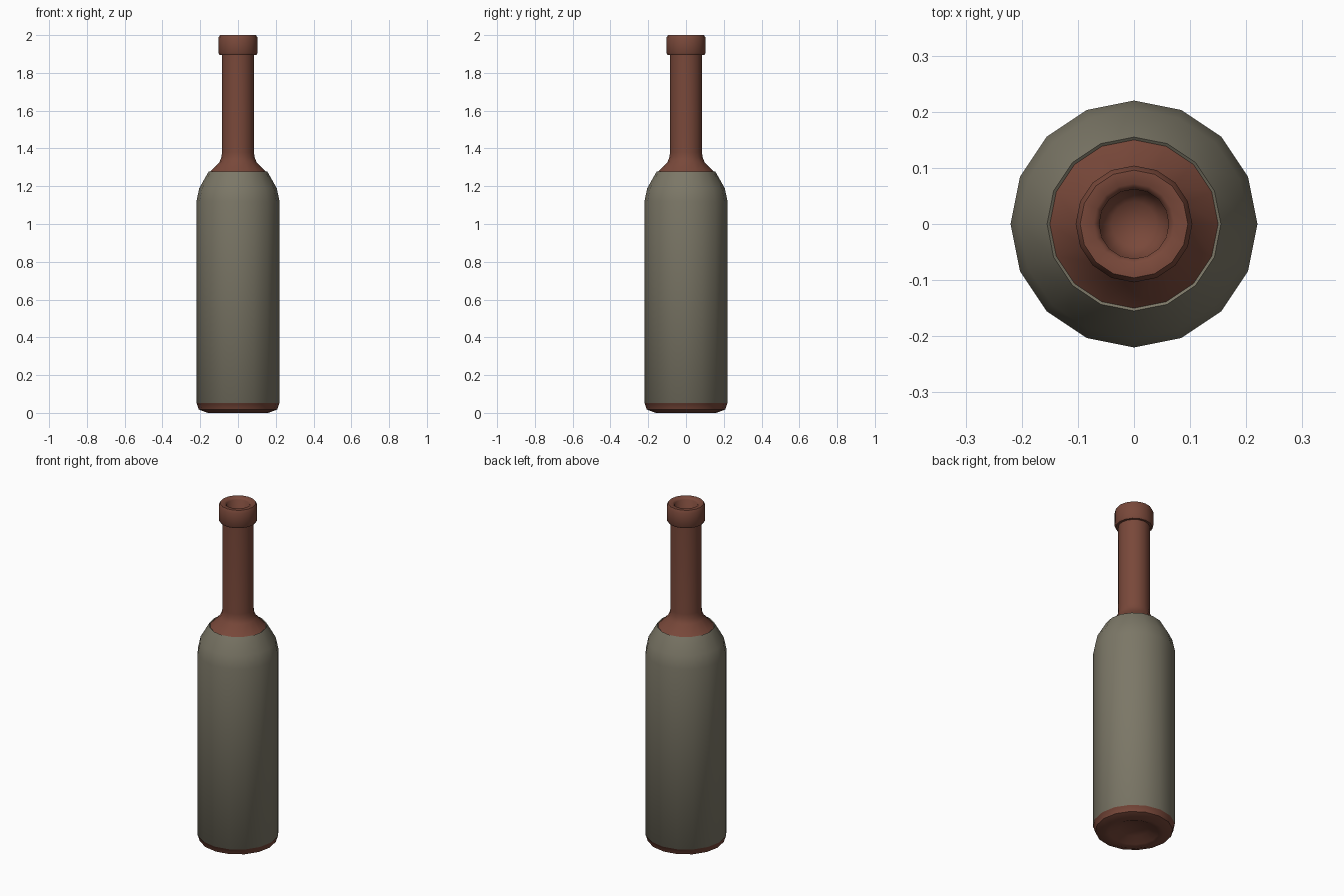
import bpy, math

if "Cube" in bpy.data.objects:
    bpy.data.objects.remove(bpy.data.objects["Cube"])

SIDES = 16
GLASS, LABEL = 0, 1

# Profile from punt centre, up the outside, into the mouth: (radius, z, material of the band above)
profile = [
    (0, 0.04, GLASS), (0.08, 0.032, GLASS), (0.13, 0.008, GLASS), (0.16, 0.0, GLASS),
    (0.208, 0.018, GLASS), (0.218, 0.05, GLASS),
    (0.22, 0.052, LABEL), (0.22, 1.12, LABEL), (0.205, 1.19, LABEL), (0.155, 1.278, LABEL),
    (0.15, 1.274, GLASS), (0.098, 1.328, GLASS), (0.087, 1.355, GLASS), (0.085, 1.38, GLASS),
    (0.085, 1.895, GLASS), (0.098, 1.895, GLASS), (0.104, 1.905, GLASS),
    (0.104, 1.985, GLASS), (0.096, 2.0, GLASS), (0.072, 2.0, GLASS), (0.062, 1.99, GLASS),
    (0.06, 1.92, GLASS), (0.04, 1.90, GLASS), (0, 1.89, GLASS),
]


def material(name, colour):
    mat = bpy.data.materials.new(name)
    mat.diffuse_color = (*colour, 1)
    mat.use_nodes = True
    mat.node_tree.nodes["Principled BSDF"].inputs["Base Color"].default_value = mat.diffuse_color
    return mat


def lathe(name, profile, materials):
    verts, rings, faces, slots = [], [], [], []
    for r, z, _ in profile:
        start = len(verts)
        if r == 0:
            verts.append((0, 0, z))
            rings.append([start] * SIDES)
        else:
            for i in range(SIDES):
                a = 2 * math.pi * i / SIDES
                verts.append((r * math.cos(a), r * math.sin(a), z))
            rings.append(list(range(start, start + SIDES)))
    for k in range(len(rings) - 1):
        low, high = rings[k], rings[k + 1]
        for i in range(SIDES):
            j = (i + 1) % SIDES
            quad = (low[i], low[j], high[j], high[i])
            faces.append(tuple(dict.fromkeys(quad)))
            slots.append(profile[k][2])
    mesh = bpy.data.meshes.new(name)
    mesh.from_pydata(verts, [], faces)
    for m in materials:
        mesh.materials.append(m)
    mesh.polygons.foreach_set("material_index", slots)
    mesh.update()
    obj = bpy.data.objects.new(name, mesh)
    bpy.context.collection.objects.link(obj)
    return obj


# Bottle with label wrap
bottle = lathe("bottle", profile, [
    material("brown_glass", (0.19, 0.065, 0.042)),
    material("label_wrap", (0.20, 0.185, 0.135)),
])
bpy.context.view_layer.objects.active = bottle
bottle.select_set(True)
bpy.ops.object.shade_smooth_by_angle(angle=math.radians(50))
